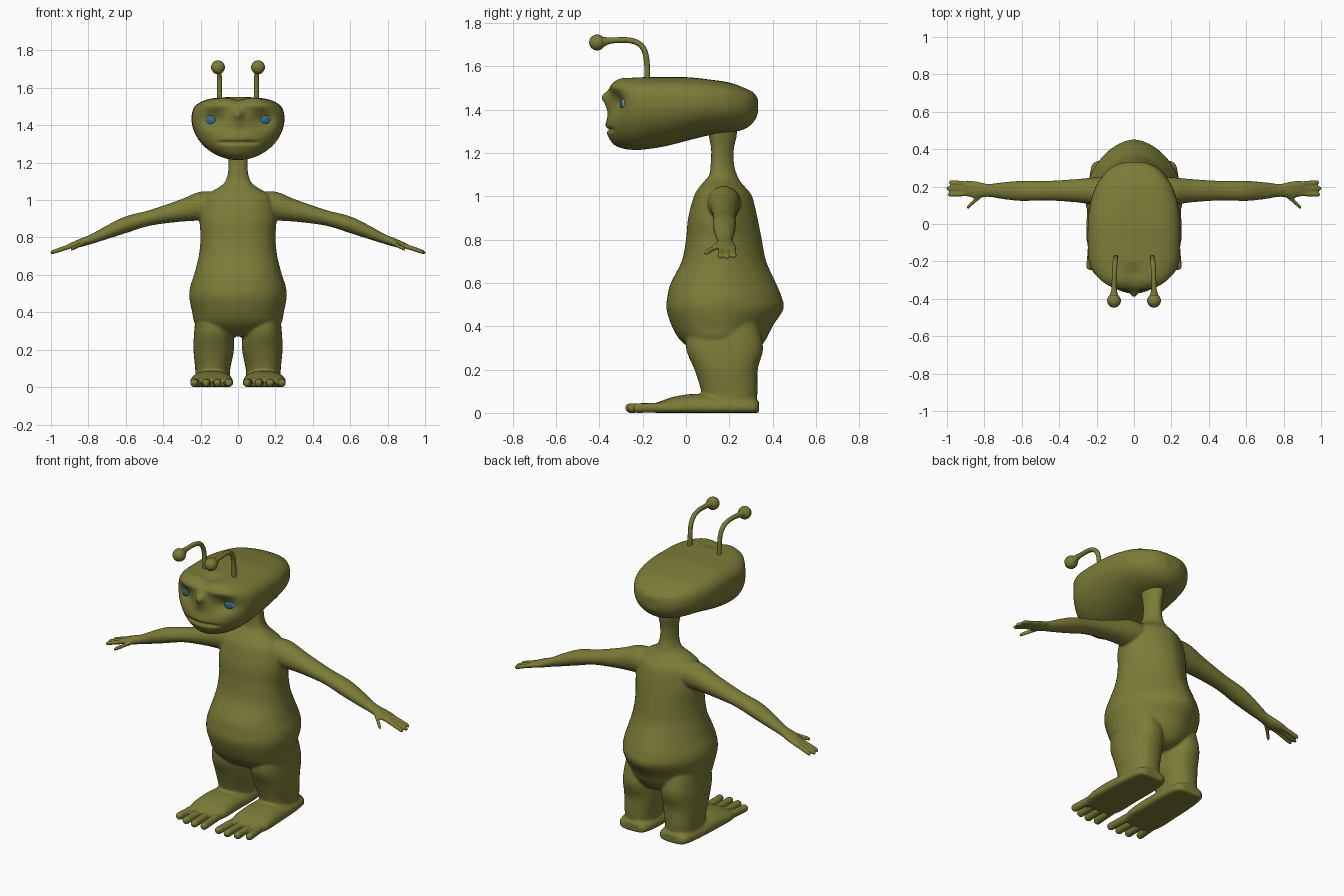
import bpy, bmesh, math
from mathutils import Matrix, Vector

if "Cube" in bpy.data.objects:
    bpy.data.objects.remove(bpy.data.objects["Cube"])


def material(name, rgb):
    m = bpy.data.materials.new(name)
    m.diffuse_color = (*rgb, 1)
    m.use_nodes = True
    m.node_tree.nodes["Principled BSDF"].inputs["Base Color"].default_value = m.diffuse_color
    return m


SKIN = material("olive skin", (0.2, 0.2, 0.04))
WHITE = material("eye white", (0.7, 0.7, 0.68))
BLUE = material("iris blue", (0.035, 0.16, 0.25))


def spline(rows, sub=5):
    """Catmull-Rom interpolation of rows of numbers."""
    out = []
    for i in range(len(rows) - 1):
        p = [rows[max(i - 1, 0)], rows[i], rows[i + 1], rows[min(i + 2, len(rows) - 1)]]
        for k in range(sub):
            t = k / sub
            out.append([0.5 * (2 * b + (c - a) * t + (2 * a - 5 * b + 4 * c - d) * t * t
                               + (3 * b - a - 3 * c + d) * t ** 3) for a, b, c, d in zip(*p)])
    return out + [list(rows[-1])]


def loft(bm, rows, axis, e_plus=2, e_minus=2, n=40):
    """Skin superellipse rings; row = (height, u, v, half width, v up, v down)."""
    rings = []
    for h, u0, v0, a, bp, bn in spline(rows):
        ring = []
        for i in range(n):
            t = 2 * math.pi * i / n
            c, s = math.cos(t), math.sin(t)
            e = 2 / (e_plus if s > 0 else e_minus)
            u = u0 + a * math.copysign(abs(c) ** e, c)
            v = v0 + (bp if s > 0 else bn) * math.copysign(abs(s) ** e, s)
            co = {"x": (h, u, v), "y": (u, h, v), "z": (u, v, h)}[axis]
            ring.append(bm.verts.new(co))
        rings.append(ring)
    for r, q in zip(rings, rings[1:]):
        for i in range(n):
            bm.faces.new((r[i], r[(i + 1) % n], q[(i + 1) % n], q[i]))
    bm.faces.new(rings[0])
    bm.faces.new(rings[-1])


def add_object(name, data, mats):
    ob = bpy.data.objects.new(name, data)
    bpy.context.collection.objects.link(ob)
    for m in mats:
        data.materials.append(m)
    return ob


def bm_object(name, bm, mats):
    bmesh.ops.recalc_face_normals(bm, faces=bm.faces)
    me = bpy.data.meshes.new(name)
    bm.to_mesh(me)
    bm.free()
    me.shade_smooth()
    return add_object(name, me, mats)


def bake(ob):
    """Replace an object by its evaluated, smooth mesh."""
    dg = bpy.context.evaluated_depsgraph_get()
    me = bpy.data.meshes.new_from_object(ob.evaluated_get(dg))
    name = ob.name
    bpy.data.objects.remove(ob)
    me.materials.clear()
    me.shade_smooth()
    return add_object(name, me, [SKIN])


def fuse(ob, iterations):
    m = ob.modifiers.new("fuse", "REMESH")
    m.mode = "VOXEL"
    m.voxel_size = 0.007
    s = ob.modifiers.new("soften", "SMOOTH")
    s.factor = 0.5
    s.iterations = iterations
    return bake(ob)


# torso and neck: z, half width, front y, back y
body = bmesh.new()
torso = [(.27, .10, .08, .28), (.29, .17, .03, .33), (.34, .23, -.03, .37), (.4, .245, -.065, .40),
         (.48, .26, -.09, .45), (.54, .255, -.085, .44), (.6, .235, -.07, .415), (.7, .21, -.02, .37),
         (.8, .20, 0, .35), (.9, .205, .01, .33), (1.0, .185, .037, .305), (1.04, .15, .06, .275),
         (1.07, .10, .085, .25), (1.10, .068, .108, .235), (1.15, .053, .114, .222),
         (1.22, .052, .116, .222), (1.28, .06, .105, .235), (1.34, .07, .10, .24)]
loft(body, [(z, 0, .15, a, y1 - .15, .15 - y0) for z, a, y0, y1 in torso], "z", 1.75, 2.2, 64)

for s in (-1, 1):
    # leg: z, x, y, half width, half depth
    leg = [(.42, .13, .17, .09, .16), (.3, .13, .178, .104, .178), (.2, .13, .185, .108, .146),
           (.1, .135, .2, .094, .13), (.03, .135, .2, .092, .125)]
    loft(body, [(z, s * x, y, a, b, b) for z, x, y, a, b in leg], "z", 2.3, 2.3)
    # foot: y, x, half width, top z
    foot = [(.337, .135, .06, .05), (.31, .135, .092, .068), (.2, .136, .108, .078),
            (.05, .14, .112, .088), (-.05, .141, .115, .076), (-.1, .141, .11, .06), (-.14, .141, .095, .045)]
    loft(body, [(y, s * x, .025, a, t - .025, .025) for y, x, a, t in foot], "y", 2.3, 4)
    for k, tip in zip((-1.5, -.5, .5, 1.5), (-.275, -.28, -.27, -.245)):
        toe = [(-.06, .05, .026, .028), (-.13, .056, .023, .024), (tip + .05, .06, .022, .021),
               (tip + .015, .062, .021, .02), (tip, .062, .011, .011)]
        loft(body, [(y, s * (.141 + k * d), .024, a, h, .024 if y > tip else .01)
                    for y, d, a, h in toe], "y", n=20)
    # arm and palm: x, y, z, half depth, half height
    arm = [(.10, .175, .97, .08, .07), (.2, .175, .968, .075, .077), (.31, .178, .943, .062, .059),
           (.47, .178, .905, .052, .042), (.6, .177, .868, .054, .045), (.7, .178, .828, .045, .037),
           (.78, .18, .793, .035, .027), (.84, .183, .772, .045, .023), (.89, .19, .757, .043, .016),
           (.91, .19, .752, .03, .01)]
    loft(body, [(s * x, y, z, a, b, b) for x, y, z, a, b in arm], "x")
    # three fingers and a thumb: base and tip
    for (x0, y0, z0), (x1, y1, z1) in (((.86, .213, .765), (.99, .223, .722)), ((.86, .188, .765), (1.003, .19, .718)),
                                       ((.86, .163, .765), (.995, .157, .72)), ((.81, .16, .78), (.895, .085, .735))):
        digit = [(x0 + (x1 - x0) * t, y0 + (y1 - y0) * t, z0 + (z1 - z0) * t, r)
                 for t, r in ((0, .015), (.5, .0135), (.9, .0125), (1, .007))]
        loft(body, [(s * x, y, z, r, r, r) for x, y, z, r in digit], "x", n=16)
fuse(bm_object("body", body, [SKIN]), 5)

# head: y, half width, centre z, height above, height below
head = bmesh.new()
skull = [(-.348, .05, 1.42, .08, .13), (-.34, .10, 1.42, .102, .167), (-.325, .145, 1.422, .117, .187),
         (-.30, .185, 1.425, .124, .202), (-.26, .22, 1.425, .125, .21), (-.2, .242, 1.43, .12, .215),
         (-.1, .248, 1.43, .12, .20), (0, .247, 1.43, .12, .175), (.1, .236, 1.43, .11, .15),
         (.2, .205, 1.425, .10, .132), (.27, .158, 1.42, .08, .11), (.31, .11, 1.42, .06, .08),
         (.332, .05, 1.42, .03, .04)]
loft(head, [(y, 0, z, a, t, b) for y, a, z, t, b in skull], "y", 3, 2, 64)
head_ob = fuse(bm_object("head", head, [SKIN]), 8)


def bump(dx, dz, sx, sz):
    return math.exp(-(dx / sx) ** 2 - (dz / sz) ** 2)


# face: sockets, brows, nose, muzzle and mouth line
for v in head_ob.data.vertices:
    x, y, z = v.co
    if y < -.2:
        w = min(1, (-.2 - y) / .06)
        d = .035 * bump(abs(x) - .135, z - 1.43, .06, .045)
        d -= .012 * bump(abs(x) - .12, z - 1.505, .09, .022)
        d -= .036 * bump(x, z - 1.46, .028, .028) + .018 * bump(x, z - 1.42, .045, .035)
        d -= .024 * bump(x, z - 1.32, .11, .06)
        d += .016 * math.exp(-(x / .105) ** 6 - ((z - 1.308) / .009) ** 2)
        v.co.y += w * d
        v.co.z -= w * .015 * bump(x, z - 1.55, .05, .03)

for side, s in (("left", 1), ("right", -1)):
    # eyeball with an iris cap facing forward
    eye = bmesh.new()
    bmesh.ops.create_uvsphere(eye, u_segments=32, v_segments=32, radius=.05,
                              matrix=Matrix.Rotation(math.pi / 2, 4, "X"))
    look = Vector((s * .12, -1, 0)).normalized()
    for f in eye.faces:
        f.material_index = int(f.calc_center_median().normalized().dot(look) > .76)
    bmesh.ops.translate(eye, verts=eye.verts, vec=(s * .135, -.255, 1.43))
    bm_object(side + "_eye", eye, [WHITE, BLUE])

    # antenna stalk, flaring into its round tip
    path = [(.098, -.178, 1.52, 1), (.098, -.178, 1.60, 1), (.1, -.182, 1.69, 1), (.104, -.25, 1.725, 1),
            (.107, -.33, 1.72, 1), (.107, -.365, 1.718, 1.1), (.107, -.40, 1.71, 2.4)]
    cu = bpy.data.curves.new(side + "_antenna", "CURVE")
    cu.dimensions = "3D"
    cu.bevel_depth = .013
    cu.bevel_resolution = 4
    cu.use_fill_caps = True
    sp = cu.splines.new("NURBS")
    sp.points.add(len(path) - 1)
    for p, (x, y, z, r) in zip(sp.points, path):
        p.co = (s * x, y, z, 1)
        p.radius = r
    sp.order_u = 4
    sp.use_endpoint_u = True
    sp.resolution_u = 8
    bake(add_object(side + "_antenna", cu, [SKIN]))
    tip = bmesh.new()
    bmesh.ops.create_uvsphere(tip, u_segments=24, v_segments=16, radius=.037,
                              matrix=Matrix.Translation((s * .107, -.41, 1.71)))
    bm_object(side + "_antenna_tip", tip, [SKIN])
